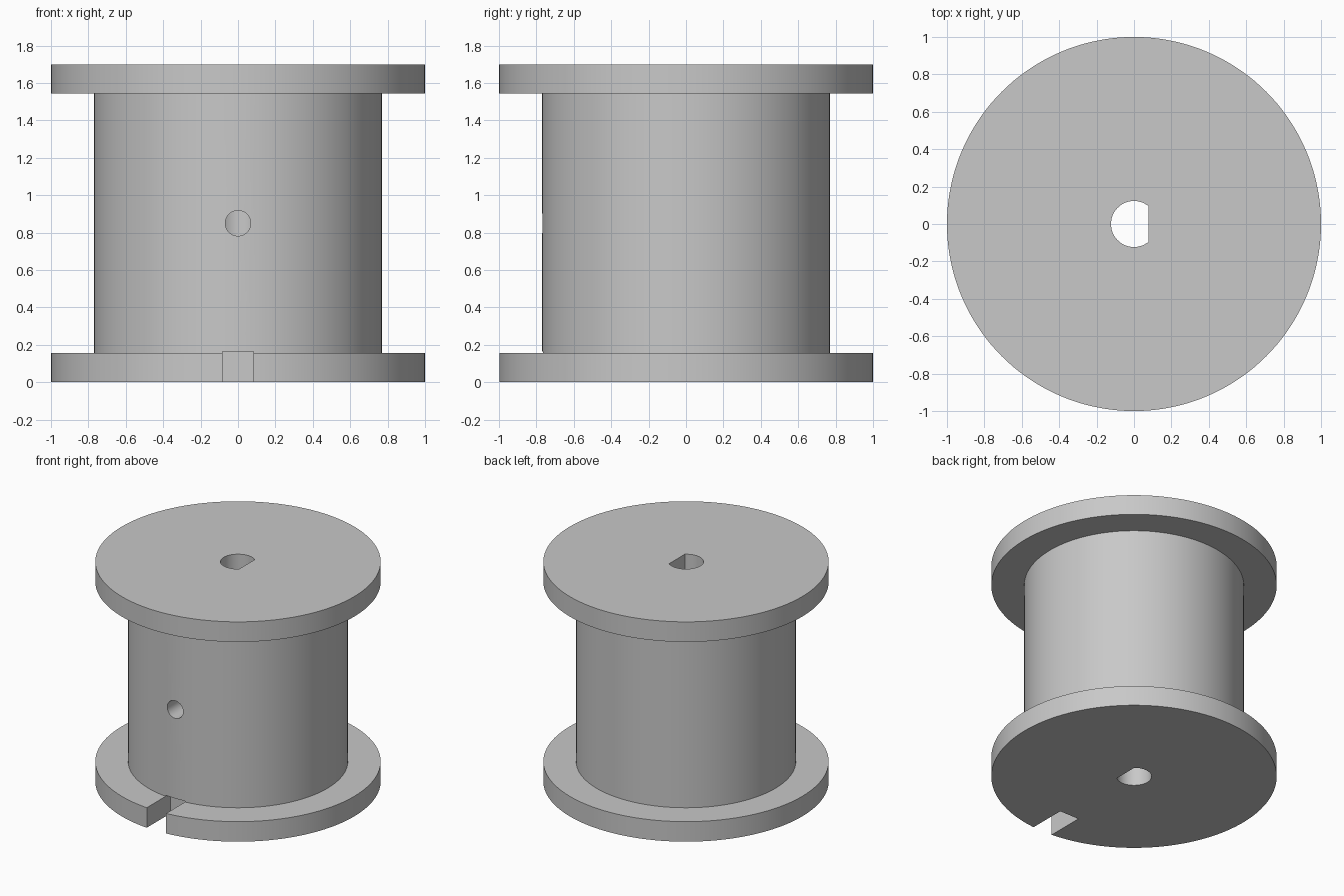
import bpy, bmesh
from math import cos, sin, pi, acos
from mathutils import Matrix

cube = bpy.data.objects.get("Cube")
if cube:
    bpy.data.objects.remove(cube, do_unlink=True)

HEIGHT = 1.7
RIM = 0.155          # flange thickness
DRUM_R = 0.77
BORE_R, BORE_FLAT = 0.123, 0.077

grey = bpy.data.materials.new("Plain grey")
grey.use_nodes = True
colour = (0.58, 0.58, 0.58, 1)
grey.diffuse_color = colour
grey.node_tree.nodes["Principled BSDF"].inputs["Base Color"].default_value = colour


def make_object(name, bm):
    bmesh.ops.recalc_face_normals(bm, faces=bm.faces)
    mesh = bpy.data.meshes.new(name)
    bm.to_mesh(mesh)
    bm.free()
    mesh.materials.append(grey)
    obj = bpy.data.objects.new(name, mesh)
    bpy.context.collection.objects.link(obj)
    return obj


def loft(name, rings):
    """Skin a stack of equal-length rings and cap both ends."""
    bm = bmesh.new()
    loops = [[bm.verts.new(p) for p in ring] for ring in rings]
    n = len(loops[0])
    for a, b in zip(loops, loops[1:]):
        for i in range(n):
            j = (i + 1) % n
            bm.faces.new((a[i], a[j], b[j], b[i]))
    bm.faces.new(loops[0])
    bm.faces.new(loops[-1])
    return make_object(name, bm)


def circle(r, z, n=144):
    return [(r * cos(2 * pi * i / n), r * sin(2 * pi * i / n), z) for i in range(n)]


# Spool body: drum between two flanges
profile = [(1, 0), (1, RIM), (DRUM_R, RIM),
           (DRUM_R, HEIGHT - RIM), (1, HEIGHT - RIM), (1, HEIGHT)]
spool = loft("spool", [circle(r, z) for r, z in profile])

# D-shaped shaft bore, flat on the +x side
start = acos(BORE_FLAT / BORE_R)
steps = 48
angles = [start + (2 * pi - 2 * start) * i / steps for i in range(steps + 1)]
bore = loft("bore_cutter", [[(BORE_R * cos(a), BORE_R * sin(a), z) for a in angles]
                            for z in (-0.1, HEIGHT + 0.1)])

# Screw hole from the front of the drum into the bore
hole = loft("screw_hole_cutter", [[(x, y, z + HEIGHT / 2) for x, z, _ in circle(0.068, 0, 48)]
                                  for y in (-0.9, 0)])

# Notch through the front of the bottom flange
bm = bmesh.new()
bmesh.ops.create_cube(bm, size=1, matrix=Matrix.Translation((0, -0.905, 0.03))
                      @ Matrix.Diagonal((0.166, 0.4, 0.266, 1)))
notch = make_object("notch_cutter", bm)

# Cut the openings and bake the result
cutters = [bore, hole, notch]
for cutter in cutters:
    cutter.hide_render = True
    mod = spool.modifiers.new(cutter.name, 'BOOLEAN')
    mod.operation = 'DIFFERENCE'
    mod.solver = 'EXACT'
    mod.object = cutter

bpy.ops.object.select_all(action='DESELECT')
spool.select_set(True)
bpy.context.view_layer.objects.active = spool
for cutter in cutters:
    bpy.ops.object.modifier_apply(modifier=cutter.name)
    bpy.data.objects.remove(cutter, do_unlink=True)
bpy.ops.object.shade_smooth_by_angle(angle=pi / 6)
